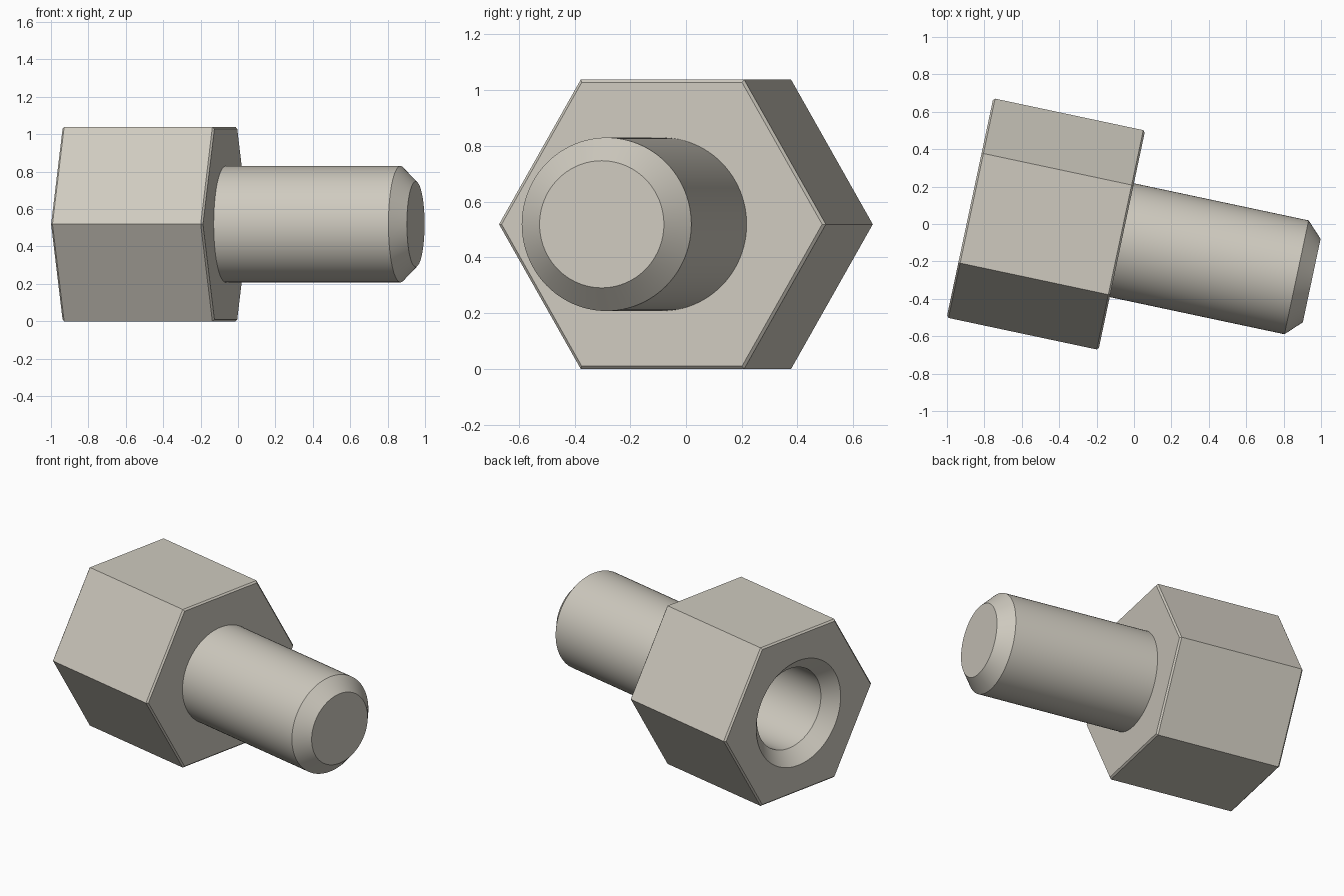
import bpy
import bmesh
from math import cos, sin, pi, radians

SEGMENTS = 96
TILT = radians(-12)
START = (-0.877, 0.086, 0.519)    # centre of the bored end face

# Main sizes
FLAT = 0.519          # half the width across flats
HEAD_LEN = 0.83
SHANK_LEN = 1.038
SHANK_R = 0.311
TIP_R = 0.228
BORE_R = 0.26
SINK_R = 0.343
BEVEL = 0.01

# Drop the default cube
cube = bpy.data.objects.get("Cube")
if cube:
    bpy.data.objects.remove(cube, do_unlink=True)

# Single metal colour
metal = bpy.data.materials.new("warm grey metal")
metal.use_nodes = True
colour = (0.62, 0.59, 0.52, 1.0)
metal.diffuse_color = colour
metal.node_tree.nodes["Principled BSDF"].inputs["Base Color"].default_value = colour


def circle(radius):
    return lambda angle: radius


def hexagon(flat):
    return lambda angle: flat / cos(angle % (pi / 3) - pi / 6)


def loft(name, sections):
    """Skin (station, outline) sections along the local x axis and cap both ends."""
    bm = bmesh.new()
    rings = []
    for x, outline in sections:
        ring = []
        for i in range(SEGMENTS):
            a = 2 * pi * (i + 1e-6) / SEGMENTS
            r = outline(a)
            ring.append(bm.verts.new((x, r * cos(a), r * sin(a))))
        rings.append(ring)
    for one, two in zip(rings, rings[1:]):
        for i in range(SEGMENTS):
            j = (i + 1) % SEGMENTS
            bm.faces.new((one[i], one[j], two[j], two[i]))
    bm.faces.new(rings[0])
    bm.faces.new(rings[-1])
    bmesh.ops.recalc_face_normals(bm, faces=bm.faces)
    mesh = bpy.data.meshes.new(name)
    bm.to_mesh(mesh)
    bm.free()
    mesh.materials.append(metal)
    obj = bpy.data.objects.new(name, mesh)
    bpy.context.collection.objects.link(obj)
    obj.location = START
    obj.rotation_euler.z = TILT
    bpy.ops.object.select_all(action='DESELECT')
    obj.select_set(True)
    bpy.context.view_layer.objects.active = obj
    bpy.ops.object.shade_smooth_by_angle(angle=radians(25))
    return obj


# Hex head: blind bore, countersink, bevelled ends
loft("hex_head", [
    (0.66, circle(BORE_R)),
    (SINK_R - BORE_R, circle(BORE_R)),
    (0, circle(SINK_R)),
    (0, hexagon(FLAT - BEVEL)),
    (BEVEL, hexagon(FLAT)),
    (HEAD_LEN - BEVEL, hexagon(FLAT)),
    (HEAD_LEN, hexagon(FLAT - BEVEL)),
])

# Round shank with a chamfered tip
END = HEAD_LEN + SHANK_LEN
loft("shank", [
    (HEAD_LEN - 0.03, circle(SHANK_R)),
    (END - (SHANK_R - TIP_R), circle(SHANK_R)),
    (END, circle(TIP_R)),
])
